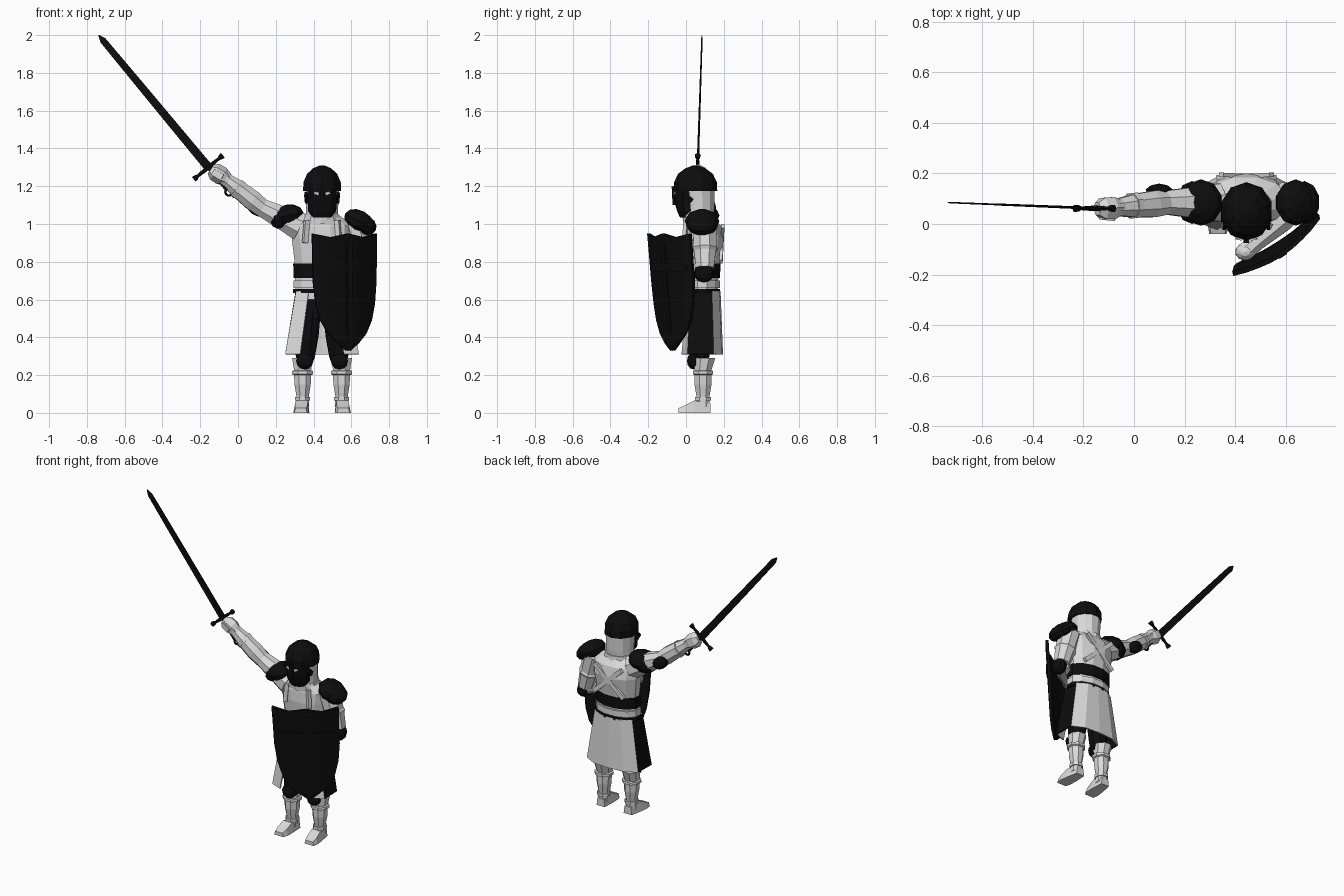
import bpy, bmesh, math
from mathutils import Vector, Quaternion, Euler

cube = bpy.data.objects.get("Cube")
if cube:
    bpy.data.objects.remove(cube)


def material(name, value):
    m = bpy.data.materials.new(name)
    m.use_nodes = True
    color = (value, value, value, 1)
    m.diffuse_color = color
    m.node_tree.nodes["Principled BSDF"].inputs["Base Color"].default_value = color
    return m


LIGHT = material("light grey", 0.7)
BLACK = material("black", 0.004)
CX, CY = 0.445, 0.085  # body axis


def finish(name, bm, mat, thickness=0):
    bmesh.ops.recalc_face_normals(bm, faces=bm.faces)
    mesh = bpy.data.meshes.new(name)
    bm.to_mesh(mesh)
    bm.free()
    mesh.materials.append(mat)
    ob = bpy.data.objects.new(name, mesh)
    bpy.context.collection.objects.link(ob)
    if thickness:
        mod = ob.modifiers.new("thickness", 'SOLIDIFY')
        mod.thickness = thickness
        mod.offset = 0
    return ob


def skin(bm, rows, closed=True):
    for lower, upper in zip(rows, rows[1:]):
        n = len(lower)
        for i in range(n if closed else n - 1):
            j = (i + 1) % n
            bm.faces.new((lower[i], lower[j], upper[j], upper[i]))


def loft(name, rings, mat, n=10, turn=Quaternion()):
    """Skin rings of (centre, x radius, y radius) and cap both ends."""
    bm = bmesh.new()
    rows = []
    grow = 1 / math.cos(math.pi / n)
    for c, rx, ry in rings:
        row = []
        for i in range(n):
            a = (2 * i + 1) * math.pi / n
            offset = Vector((rx * math.cos(a), ry * math.sin(a), 0)) * grow
            row.append(bm.verts.new(Vector(c) + turn @ offset))
        rows.append(row)
    skin(bm, rows)
    bm.faces.new(rows[0])
    bm.faces.new(rows[-1])
    return finish(name, bm, mat)


def stack(name, levels, mat, n=10, x=CX, y=CY):
    """Upright loft from (z, x radius, y radius, y shift) levels."""
    return loft(name, [((x, y + s, z), rx, ry) for z, rx, ry, s in levels], mat, n)


def limb(name, a, b, radii, mat, n=8, flat=1):
    """Tapered tube from a to b; flat scales the sideways radius."""
    a, b = Vector(a), Vector(b)
    turn = (b - a).to_track_quat('Z', 'Y')
    rings = [(a.lerp(b, t), r * flat, r) for t, r in radii]
    return loft(name, rings, mat, n, turn)


def bar(name, a, b, width, mat, flat=1):
    return limb(name, a, b, [(0, width), (1, width)], mat, 4, flat)


def blob(name, centre, size, mat, tilt=0):
    bm = bmesh.new()
    bmesh.ops.create_uvsphere(bm, u_segments=10, v_segments=6, radius=1)
    turn = Euler((0, tilt, 0)).to_quaternion()
    for v in bm.verts:
        v.co = Vector(centre) + turn @ (v.co * Vector(size))
    return finish(name, bm, mat)


# Torso, collar and belts
stack("torso", [(0.6, .14, .085, 0), (0.7, .142, .085, 0), (0.8, .145, .09, .005),
                (0.92, .16, .105, .01), (0.99, .165, .095, .005), (1.04, .1, .07, -.01)], LIGHT, 12)
stack("collar", [(1.0, .11, .085, -.01), (1.05, .09, .085, -.015)], LIGHT)
stack("wide_belt", [(0.715, .15, .095, 0), (0.79, .153, .098, 0)], BLACK, 12)
stack("lower_band", [(0.66, .15, .094, 0), (0.7, .15, .094, 0)], LIGHT, 12)
stack("thin_belt", [(0.635, .153, .096, 0), (0.655, .153, .096, 0)], BLACK, 12)
for s, side in ((-1, "right"), (1, "left")):
    bar(side + "_back_strap", (CX - s * .11, .185, .8), (CX + s * .1, .195, .99), .014, LIGHT, .6)
    bar(side + "_chest_strap", (CX + s * .09, -.005, .9), (CX + s * .08, .0, 1.02), .013, LIGHT, .8)

# Head, face mask and helmet
stack("coif", [(1.02, .085, .08, -.02), (1.08, .085, .085, -.02), (1.2, .09, .092, -.025)], LIGHT, 12)
stack("face_mask", [(1.035, .05, .045, -.07), (1.07, .075, .055, -.075), (1.13, .076, .066, -.08),
                    (1.19, .078, .065, -.08)], BLACK)
bar("nose_guard", (CX, -.06, 1.1), (CX, -.065, 1.2), .011, BLACK)
for s, side in ((-1, "right"), (1, "left")):
    bar(side + "_eye", (CX + s * .018, -.062, 1.16), (CX + s * .042, -.058, 1.165), .007, LIGHT, .5)
    bar(side + "_cheek_strap", (CX + s * .087, -.015, 1.16), (CX + s * .083, .03, 1.12), .014, BLACK, .5)
stack("helmet", [(1.175, .1, .11, -.035), (1.22, .099, .108, -.035), (1.265, .08, .088, -.035),
                 (1.295, .048, .05, -.035), (1.31, .012, .012, -.035)], BLACK)

# Open-fronted skirt with dark side panels
half = [(.07, -.075, .115, -.105), (.135, -.06, .192, -.075), (.137, .05, .188, .06),
        (.075, .088, .11, .1), (0, .094, 0, .107)]
outline = half + [(-a, b, -c, d) for a, b, c, d in half[-2::-1]]
bm = bmesh.new()
skin(bm, [[bm.verts.new((CX + p[0], CY + p[1], 0.645)) for p in outline],
          [bm.verts.new((CX + p[2], CY + p[3], 0.31)) for p in outline]], closed=False)
skirt = finish("skirt", bm, LIGHT, .008)
skirt.data.materials.append(BLACK)
for face in skirt.data.polygons:
    face.material_index = int(abs(face.normal.x) > .85)
stack("hips", [(0.5, .11, .065, 0), (0.63, .13, .075, 0)], BLACK)

# Legs, greaves and boots
for s, side in ((-1, "right"), (1, "left")):
    kx, ax = CX + s * .092, CX + s * .103
    limb(side + "_thigh", (CX + s * .07, .09, .58), (kx, .07, .25),
         [(0, .065), (.5, .062), (.85, .05), (1, .035)], BLACK)
    blob(side + "_knee_guard", (kx, .04, .275), (.048, .035, .045), BLACK)
    stack(side + "_greave", [(.03, .034, .036, 0), (.09, .033, .035, 0), (.15, .043, .045, 0),
                             (.2, .045, .045, 0), (.205, .056, .054, 0), (.222, .056, .054, 0),
                             (.225, .045, .044, 0), (.29, .055, .055, .01)], LIGHT, 8, ax, .09)
    stack(side + "_ankle_band", [(.065, .04, .043, 0), (.085, .04, .043, 0)], LIGHT, 8, ax, .09)
    heel, toe = Vector((ax - s * .002, .13, 0)), Vector((ax + s * .01, -.04, 0))
    bm = bmesh.new()
    rows = []
    for t, w, h in ((0, .03, .05), (.5, .04, .065), (.8, .042, .04), (1, .034, .025)):
        c = heel.lerp(toe, t)
        rows.append([bm.verts.new(c + Vector(p)) for p in
                     ((-w, 0, 0), (w, 0, 0), (w * .8, 0, h), (-w * .8, 0, h))])
    skin(bm, rows)
    bm.faces.new(rows[0])
    bm.faces.new(rows[-1])
    finish(side + "_boot", bm, LIGHT)

# Raised right arm
elbow, wrist = Vector((.11, .085, 1.095)), Vector((-.075, .065, 1.245))
limb("right_upper_arm", (.33, .085, .985), elbow, [(0, .075), (.4, .062), (1, .045)], LIGHT)
limb("right_forearm", elbow + Vector((.03, 0, -.02)), wrist,
     [(0, .045), (.3, .052), (.65, .046), (.9, .036), (1, .036)], LIGHT)
limb("right_cuff", elbow.lerp(wrist, .55), elbow.lerp(wrist, .65), [(0, .05), (1, .05)], LIGHT)
blob("right_elbow_guard", (.1, .13, 1.085), (.06, .03, .04), BLACK, .6)
limb("right_hand", (-.055, .065, 1.235), (-.145, .06, 1.29),
     [(0, .03), (.35, .043), (.75, .042), (1, .025)], LIGHT, 6)
bar("right_thumb", (-.08, .025, 1.25), (-.13, .03, 1.28), .013, LIGHT)

# Left arm bent behind the shield
elbow, grip = Vector((.675, .1, .765)), Vector((.44, -.11, .8))
limb("left_upper_arm", (.61, .1, 1.0), elbow, [(0, .065), (.5, .06), (.55, .066), (.62, .058), (1, .048)], LIGHT)
limb("left_forearm", elbow, grip, [(0, .045), (.4, .05), (.8, .036), (1, .035)], LIGHT)
blob("left_elbow_guard", (.69, .095, .74), (.045, .055, .05), BLACK)
blob("left_hand", grip, (.04, .035, .04), LIGHT)

# Layered shoulder guards
for side, x, z, tilt in (("right", .265, 1.045, -.2), ("left", .64, 1.015, .5)):
    s = -1 if side == "right" else 1
    blob(side + "_shoulder_guard", (x, CY, z), (.088, .092, .058), BLACK, tilt)
    blob(side + "_shoulder_lame", (x + s * .035, CY, z - .022), (.064, .085, .05), BLACK, tilt)

# Sword
tip, guard = Vector((-.738, .085, 2.0)), Vector((-.157, .062, 1.3))
along = (tip - guard).normalized()
across = Vector((-along.z, 0, along.x))
limb("sword_blade", guard, tip, [(0, .023), (.6, .02), (.96, .017), (1, .003)], BLACK, 4, .18)
limb("sword_fuller", guard, guard.lerp(tip, .65), [(0, .008), (1, .006)], BLACK, 4, .7)
bar("sword_grip", guard, guard - along * .155, .01, BLACK)
limb("sword_crossguard", guard - across * .1, guard + across * .1,
     [(0, .014), (.08, .012), (.15, .007), (.5, .011), (.85, .007), (.92, .012), (1, .014)], BLACK, 6)
bpy.ops.mesh.primitive_torus_add(major_radius=.018, minor_radius=.007, major_segments=10, minor_segments=5,
                                 location=guard - along * .17, rotation=(math.pi / 2, 0, 0))
pommel = bpy.context.object
pommel.name = "sword_pommel"
pommel.data.materials.append(BLACK)

# Curved heater shield with raised rim and cross
CHORD, OUT = Vector((.835, .55, 0)), Vector((.55, -.835, 0))


def on_shield(s, z, lift=0):
    bow = .042 * (1 - (s / .205) ** 2)
    lean = Vector((0, .05 * (.95 - z) / .62, 0))
    return Vector((.56, -.085, z)) + CHORD * s + OUT * (bow + lift) + lean


def patch(name, rows, lift, thickness, columns=8):
    bm = bmesh.new()
    grid = []
    for z, w, peak in rows:
        line = [2 * i / columns - 1 for i in range(columns + 1)]
        grid.append([bm.verts.new(on_shield(u * w, z + peak * (abs(abs(u) - .5) - .5), lift)) for u in line])
    skin(bm, grid, closed=False)
    if not lift:
        bmesh.ops.recalc_face_normals(bm, faces=bm.faces)
        bmesh.ops.inset_region(bm, faces=bm.faces, thickness=.014, depth=0, use_boundary=True)
    return finish(name, bm, BLACK, thickness)


patch("shield", [(.95, .203, .04), (.85, .2, .02), (.7, .198, 0), (.58, .185, 0), (.49, .16, 0),
                 (.42, .118, 0), (.37, .065, 0), (.33, .012, 0)], 0, .018)
patch("shield_cross_upright", [(.9, .018, 0), (.7, .018, 0), (.42, .014, 0)], .011, .008, 2)
patch("shield_cross_beam", [(.79, .17, 0), (.75, .17, 0)], .011, .008)
